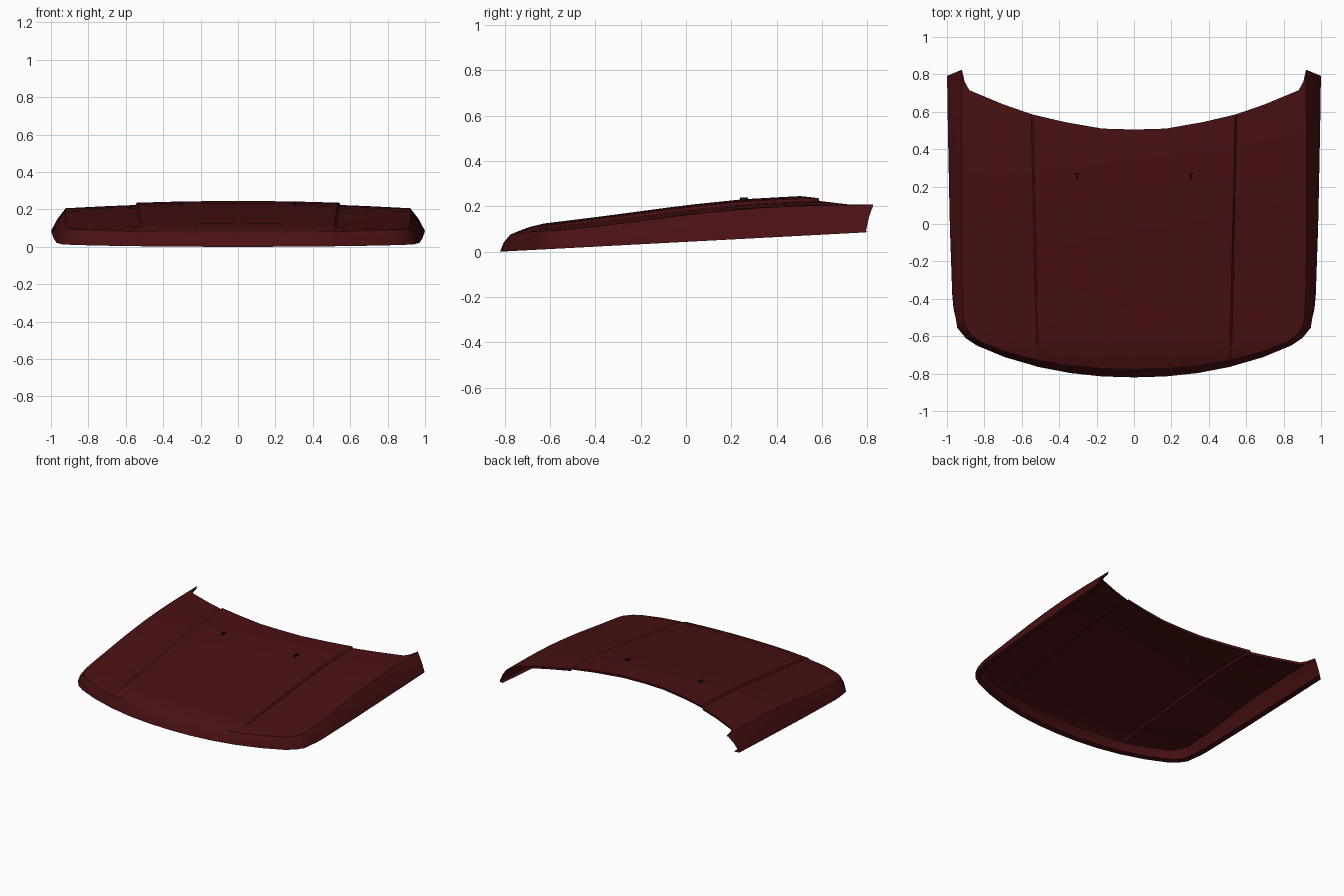
import bpy, bmesh, math
from mathutils import Vector

cube = bpy.data.objects.get("Cube")
if cube:
    bpy.data.objects.remove(cube, do_unlink=True)


def material(name, color):
    mat = bpy.data.materials.new(name)
    mat.use_nodes = True
    mat.diffuse_color = color
    mat.node_tree.nodes["Principled BSDF"].inputs["Base Color"].default_value = color
    return mat


dark_red = material("dark red paint", (0.066, 0.0055, 0.0065, 1))
black = material("nozzle black", (0.012, 0.004, 0.004, 1))


def interp(points, v):
    """Piecewise linear lookup."""
    for (a, fa), (b, fb) in zip(points, points[1:]):
        if v <= b:
            break
    return fa + (fb - fa) * (v - a) / (b - a)


# Centre line height, plan edges of the top skin, and the lower skirt edge
CENTRE = [(-0.78, 0.073), (-0.74, 0.09), (-0.66, 0.12), (-0.36, 0.157),
          (0, 0.205), (0.25, 0.231), (0.5, 0.245), (0.83, 0.25)]
FRONT = [(0, -0.775), (0.17, -0.77), (0.34, -0.755), (0.51, -0.73), (0.52, -0.727),
         (0.68, -0.685), (0.82, -0.63), (0.865, -0.6), (0.905, -0.54)]
REAR = [(0, 0.505), (0.17, 0.51), (0.37, 0.545), (0.54, 0.585), (0.55, 0.588),
        (0.7, 0.64), (0.88, 0.715), (0.905, 0.76), (0.92, 0.825)]
SKIRT = [(0, -0.82), (0.17, -0.815), (0.34, -0.797), (0.513, -0.764), (0.525, -0.76),
         (0.69, -0.712), (0.84, -0.65), (0.9, -0.61), (0.945, -0.555)]
SIDE = [(-0.54, 0.945), (-0.43, 0.97), (0, 0.985), (0.5, 0.995), (0.83, 1.0)]
ROWS = 14
LAST = len(FRONT) - 1


def height(x, y, lowered):
    step = 0.012 * min(1, 0.5 + (y + 0.75)) if lowered else 0
    return interp(CENTRE, y) - 0.036 * x * x - step


def lower_z(y):
    return 0.0528 * (y + 0.82)


def build_panel():
    bm = bmesh.new()

    def strip(a, b):
        for i in range(len(a) - 1):
            bm.faces.new((a[i], a[i + 1], b[i + 1], b[i]))

    # Top skin with raised centre
    grid = []
    for r in range(ROWS + 1):
        t = (r / ROWS) ** 1.4
        row = []
        for c in range(LAST + 1):
            p = Vector(FRONT[c]).lerp(Vector(REAR[c]), t)
            p.x += 0.018 * math.sin(math.pi * t ** 0.5) * p.x ** 4
            row.append(bm.verts.new((p.x, p.y, height(p.x, p.y, c > 3))))
        grid.append(row)
    for a, b in zip(grid, grid[1:]):
        strip(a, b)

    # Sloping skirt round front and side, with an inward flange below
    rim = [grid[r][LAST] for r in range(ROWS, 0, -1)] + grid[0][::-1]
    middle, lower, flange = [], [], []
    for i, v in enumerate(rim):
        if i < ROWS:
            y = v.co.y - 0.033 * (1 - i / ROWS) ** 8
            x = interp(SIDE, y)
        else:
            x, y = SKIRT[LAST - (i - ROWS)]
        out = Vector((x, y, lower_z(y)))
        away = Vector((out.x - v.co.x, out.y - v.co.y, 0)).normalized()
        middle.append(bm.verts.new(v.co.lerp(out, 0.5) + away * 0.006 + Vector((0, 0, 0.003))))
        lower.append(bm.verts.new(out))
        flange.append(bm.verts.new(out - away * 0.04 + Vector((0, 0, 0.005))))
    strip(rim, middle)
    strip(middle, lower)
    strip(lower, flange)

    # Short turned-down lip on the rear edge
    lip = [bm.verts.new(v.co - Vector((0, 0.004, 0.018))) for v in grid[ROWS]]
    strip(grid[ROWS], lip)

    bmesh.ops.recalc_face_normals(bm, faces=bm.faces)
    bm.faces.ensure_lookup_table()
    if bm.faces[0].normal.z < 0:
        bmesh.ops.reverse_faces(bm, faces=bm.faces)
    return bm


def add_object(name, bm, mat):
    mesh = bpy.data.meshes.new(name)
    bm.to_mesh(mesh)
    bm.free()
    mesh.materials.append(mat)
    obj = bpy.data.objects.new(name, mesh)
    bpy.context.collection.objects.link(obj)
    return obj


hood = add_object("hood_panel", build_panel(), dark_red)
bpy.ops.object.select_all(action='DESELECT')
hood.select_set(True)
bpy.context.view_layer.objects.active = hood
bpy.ops.object.shade_smooth_by_angle(angle=math.radians(25))
mirror = hood.modifiers.new("mirror", 'MIRROR')
mirror.use_clip = True
mirror.merge_threshold = 0.0005

# Washer nozzles: a short stem with a wider head
for side, x in (("left", 0.305), ("right", -0.305)):
    bm = bmesh.new()
    for y, width, depth in ((0.268, 0.022, 0.012), (0.252, 0.009, 0.026)):
        made = bmesh.ops.create_cube(bm, size=1)["verts"]
        bmesh.ops.scale(bm, vec=(width, depth, 0.014), verts=made)
        bmesh.ops.translate(bm, vec=(x, y, height(x, y, False) + 0.003), verts=made)
    add_object(side + "_washer_nozzle", bm, black)
